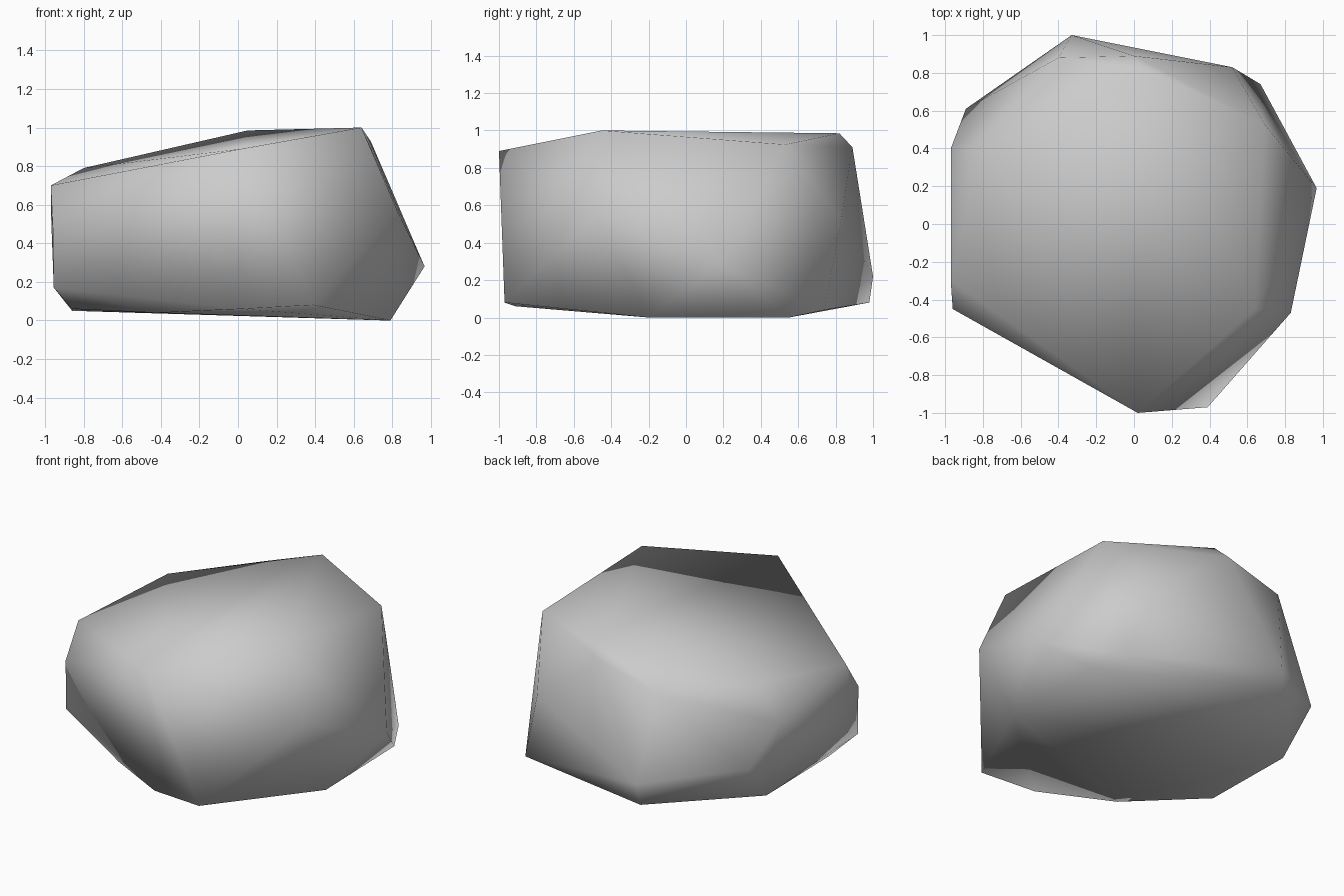
import bpy
import bmesh

# Corner points of the boulder, grouped by height
crown = [(0.64, -0.45, 1.0), (0.05, 0.82, 0.985), (0.69, 0.53, 0.925),
         (0.0, 0.89, 0.91), (0.02, -1.0, 0.89), (-0.40, 0.88, 0.80), (-0.80, 0.40, 0.79),
         (-0.97, -0.30, 0.70), (-0.97, 0.40, 0.57)]
waist = [(0.83, -0.47, 0.56), (0.52, 0.83, 0.52), (-0.96, -0.45, 0.49), (0.967, 0.19, 0.28),
         (-0.89, 0.61, 0.32), (-0.33, 1.0, 0.22), (-0.955, -0.45, 0.17)]
base = [(0.39, -0.97, 0.08), (0.02, -0.91, 0.06), (-0.42, -0.66, 0.04), (-0.86, -0.28, 0.06),
        (-0.86, 0.38, 0.05), (-0.35, 0.98, 0.08), (0.67, 0.74, 0.04), (0.77, 0.55, 0.0),
        (0.79, -0.20, 0.0)]

# Wrap the corners in a convex skin
bm = bmesh.new()
for p in crown + waist + base:
    bm.verts.new(p)
bmesh.ops.convex_hull(bm, input=bm.verts[:])
loose = [v for v in bm.verts if not v.link_faces]
bmesh.ops.delete(bm, geom=loose, context='VERTS')
bmesh.ops.recalc_face_normals(bm, faces=bm.faces[:])

# Fully smooth shading gives the worn stone look
for f in bm.faces:
    f.smooth = True

mesh = bpy.data.meshes.new("boulder")
bm.to_mesh(mesh)
bm.free()

stone = bpy.data.materials.new("grey stone")
stone.diffuse_color = (0.6, 0.6, 0.6, 1.0)
mesh.materials.append(stone)

boulder = bpy.data.objects.new("boulder", mesh)
bpy.context.collection.objects.link(boulder)
